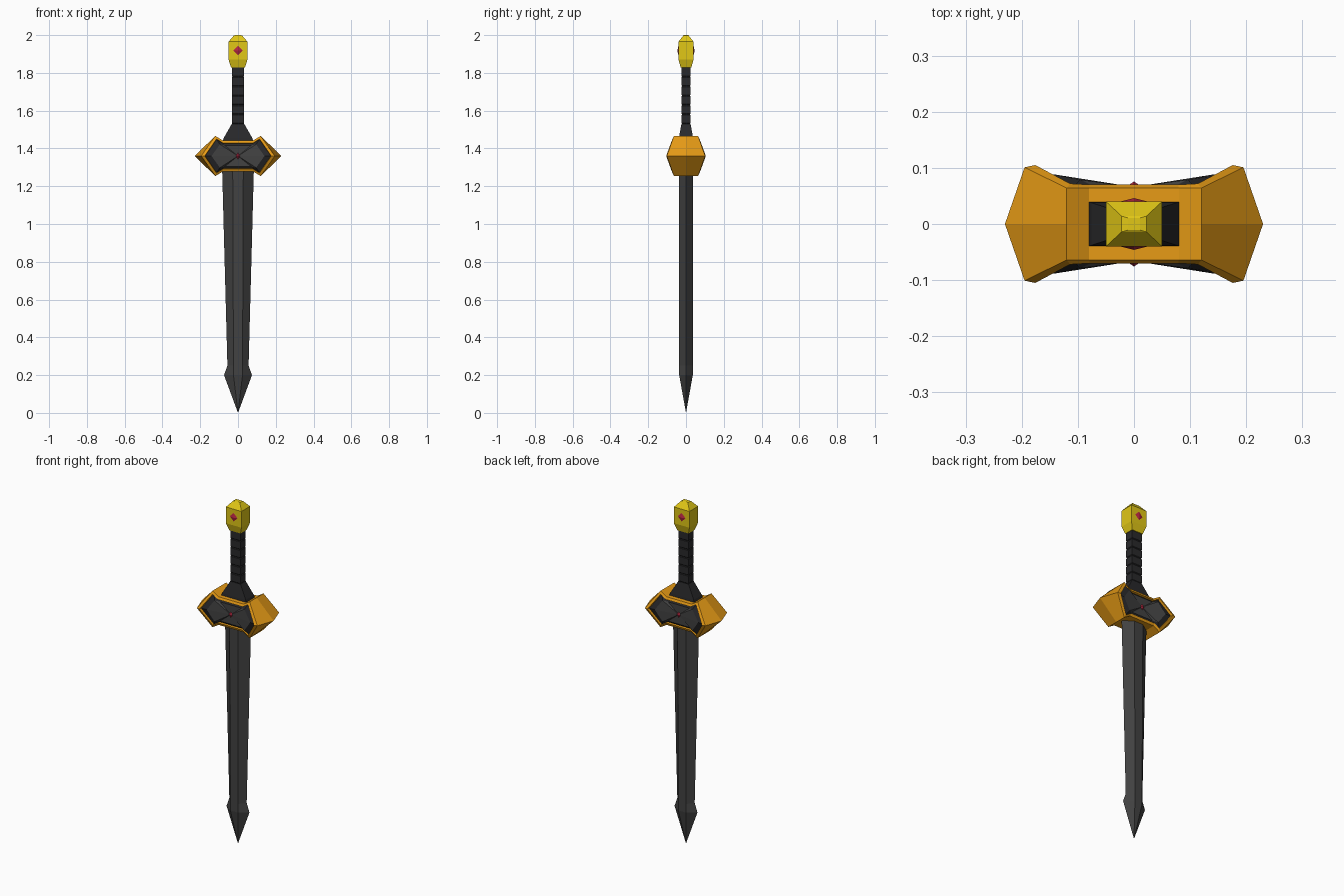
import bpy, bmesh
from mathutils import Vector

if "Cube" in bpy.data.objects:
    bpy.data.objects.remove(bpy.data.objects["Cube"])


def material(name, rgb):
    m = bpy.data.materials.new(name)
    m.diffuse_color = (*rgb, 1)
    m.use_nodes = True
    m.node_tree.nodes["Principled BSDF"].inputs["Base Color"].default_value = m.diffuse_color
    return m


GOLD = material("gold", (0.80, 0.33, 0.008))
YELLOW = material("yellow", (0.75, 0.57, 0.008))
STEEL = material("dark_steel", (0.055, 0.055, 0.055))
BLACK = material("black", (0.022, 0.022, 0.024))
RED = material("red", (0.45, 0.02, 0.05))


def loft(name, rings, mat, start="cap", end="cap"):
    """Skin equal rings; each end is 'cap', 'open' or a point to fan to."""
    bm = bmesh.new()
    loops = [[bm.verts.new(p) for p in r] for r in rings]
    n = len(rings[0])
    for a, b in zip(loops, loops[1:]):
        for i in range(n):
            j = (i + 1) % n
            bm.faces.new((a[i], a[j], b[j], b[i]))
    for loop, kind in ((loops[0], start), (loops[-1], end)):
        if kind == "cap":
            bm.faces.new(loop)
        elif kind != "open":
            tip = bm.verts.new(kind)
            for i in range(n):
                bm.faces.new((loop[i], loop[(i + 1) % n], tip))
    bmesh.ops.recalc_face_normals(bm, faces=bm.faces)
    me = bpy.data.meshes.new(name)
    bm.to_mesh(me)
    bm.free()
    me.materials.append(mat)
    ob = bpy.data.objects.new(name, me)
    bpy.context.collection.objects.link(ob)
    return ob


def rect(x, y, z):
    return [(x, y, z), (-x, y, z), (-x, -y, z), (x, -y, z)]


def blade_ring(w, s, d, z):
    return [(w, 0, z), (s, d, z), (-s, d, z), (-w, 0, z), (-s, -d, z), (s, -d, z)]


# Blade: hexagonal section with a flared point
loft("blade", [blade_ring(0.074, 0.024, 0.036, 0.20),
               blade_ring(0.056, 0.024, 0.036, 0.25),
               blade_ring(0.084, 0.028, 0.038, 1.29)], STEEL, start=(0, 0, 0))

# Collar above the guard
loft("collar", [rect(0.082, 0.040, 1.435), rect(0.076, 0.038, 1.455),
                rect(0.033, 0.024, 1.53)], BLACK)

# Grip: stacked wraps with slight grooves
wraps, step = [], 0.05
for i in range(6):
    z = 1.53 + i * step
    wraps += [rect(0.030, 0.021, z), rect(0.033, 0.024, z + 0.004),
              rect(0.033, 0.024, z + step - 0.004)]
wraps.append(rect(0.030, 0.021, 1.835))
loft("grip", wraps, BLACK)

# Pommel
loft("pommel", [rect(0.036, 0.028, 1.828), rect(0.050, 0.040, 1.87),
                rect(0.050, 0.040, 1.965), rect(0.022, 0.014, 1.998),
                rect(0.011, 0.011, 2.0)], YELLOW)

# Guard outlines: three corner points (x, height, depth) mirrored to a loop
GZ = 1.36


def guard_ring(pts, side):
    a, b, c = [Vector(p) for p in pts]
    order = [(a, 1, 1), (b, 1, 1), (c, 1, 1), (c, -1, 1), (b, -1, 1),
             (a, -1, 1), (b, -1, -1), (c, -1, -1), (c, 1, -1), (b, 1, -1)]
    return [(p.x * sx, p.z * side, GZ + p.y * sz) for p, sx, sz in order]


MID = [(0.230, 0, 0), (0.120, 0.106, 0), (0.080, 0.082, 0)]
OUTER = [(0.195, 0, 0.101), (0.120, 0.106, 0.064), (0.080, 0.082, 0.064)]
RIM = [(0.176, 0, 0.105), (0.114, 0.090, 0.072), (0.079, 0.068, 0.070)]
RECESS = [(0.174, 0, 0.090), (0.113, 0.088, 0.060), (0.078, 0.066, 0.058)]
PANEL = [(0.140, 0, 0.088), (0.096, 0.062, 0.079), (0.070, 0.056, 0.066)]

loft("guard_frame", [guard_ring(p, s) for p, s in
                     ((RECESS, -1), (RIM, -1), (OUTER, -1), (MID, 1),
                      (OUTER, 1), (RIM, 1), (RECESS, 1))],
     GOLD, start="open", end="open")


def gem(name, w, h, y_base, y_top, z, s):
    ring = [(w, s * y_base, z), (0, s * y_base, z + h),
            (-w, s * y_base, z), (0, s * y_base, z - h)]
    loft(name, [ring], RED, end=(0, s * y_top, z))


# Guard panels and gems on both faces
for side, label in ((-1, "front"), (1, "back")):
    rings = [guard_ring(p, side) for p in (RECESS, PANEL)]
    loft("guard_panel_edge_" + label, rings, BLACK, start="open", end="open")
    loft("guard_panel_" + label, rings[1:], STEEL,
         start="open", end=(0, side * 0.066, GZ))
    gem("guard_gem_" + label, 0.025, 0.030, 0.058, 0.076, GZ, side)
    gem("pommel_gem_" + label, 0.029, 0.029, 0.039, 0.046, 1.918, side)
